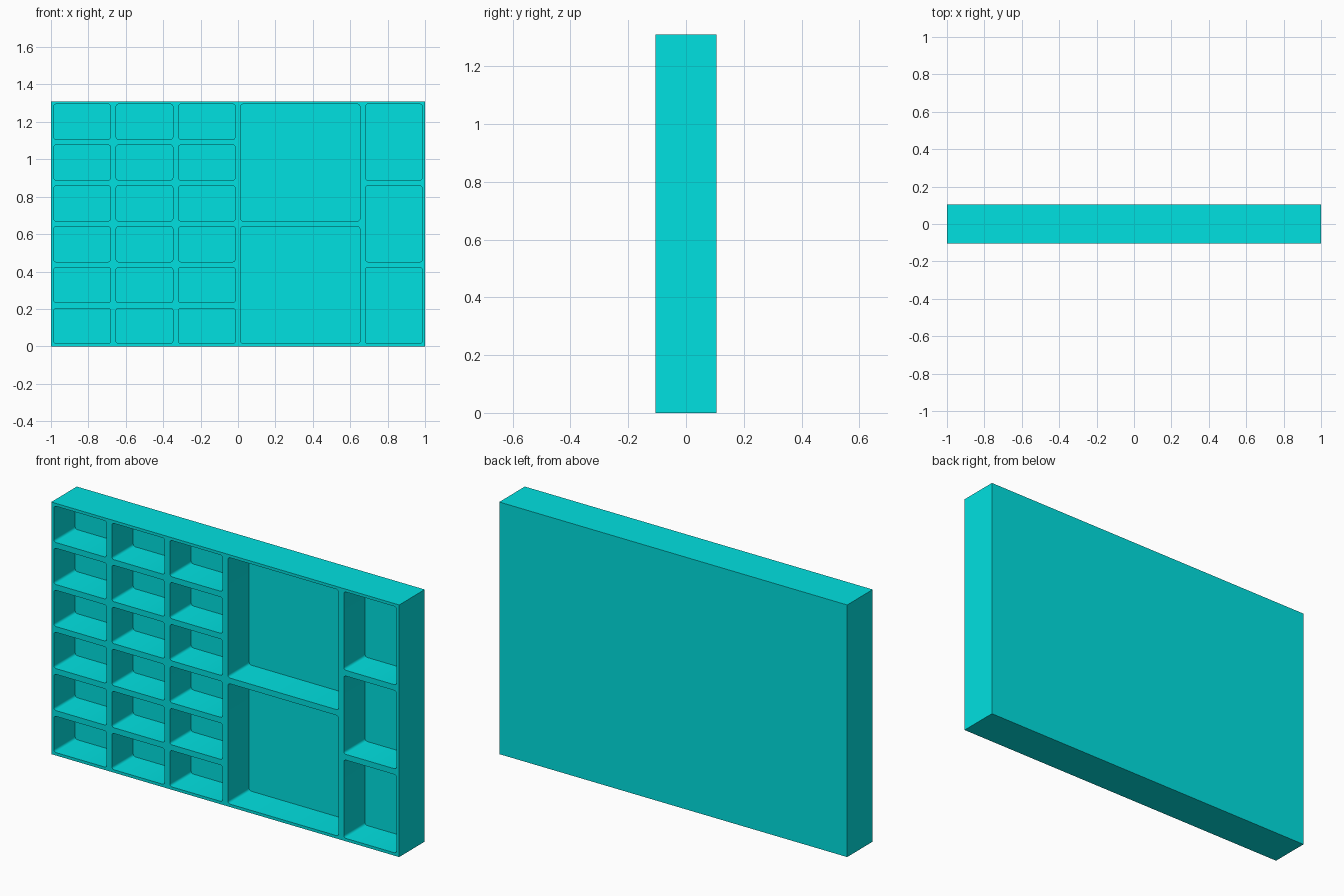
import bpy, bmesh
from mathutils import Matrix

if "Cube" in bpy.data.objects:
    bpy.data.objects.remove(bpy.data.objects["Cube"])

W, D, H = 2.0, 0.21, 1.31        # overall tray size
POCKET = 0.175                   # pocket depth from the front face
WALL = 0.015                     # half the divider thickness
RADIUS = 0.013                   # pocket corner rounding
CW, CH = W / 6, H / 6            # layout grid of 6 x 6 units


def add_box(bm, x0, x1, y0, y1, z0, z1):
    mat = Matrix.Translation(((x0 + x1) / 2, (y0 + y1) / 2, (z0 + z1) / 2))
    mat = mat @ Matrix.Diagonal((x1 - x0, y1 - y0, z1 - z0, 1))
    return bmesh.ops.create_cube(bm, size=1, matrix=mat)["verts"]


def make_object(name, bm):
    mesh = bpy.data.meshes.new(name)
    bm.to_mesh(mesh)
    bm.free()
    obj = bpy.data.objects.new(name, mesh)
    bpy.context.collection.objects.link(obj)
    return obj


def add_pocket(bm, col, row, cols, rows):
    """Rounded compartment spanning cols x rows layout units."""
    x0, z0 = -W / 2 + col * CW, row * CH
    verts = add_box(bm, x0 + WALL, x0 + cols * CW - WALL,
                    -D / 2 - 0.05, -D / 2 + POCKET,
                    z0 + WALL, z0 + rows * CH - WALL)
    edges = {e for v in verts for e in v.link_edges
             if abs(e.verts[0].co.y - e.verts[1].co.y) > 0.01}
    bmesh.ops.bevel(bm, geom=list(edges), offset=RADIUS, segments=4,
                    profile=0.5, affect='EDGES')


# Solid tray block
bm = bmesh.new()
add_box(bm, -W / 2, W / 2, -D / 2, D / 2, 0, H)
tray = make_object("compartment_tray", bm)

# Compartments: small grid, two large squares, three tall bins
bm = bmesh.new()
for row in range(6):
    for col in range(3):
        add_pocket(bm, col, row, 1, 1)
for row in (0, 3):
    add_pocket(bm, 3, row, 2, 3)
for row in (0, 2, 4):
    add_pocket(bm, 5, row, 1, 2)
cutter = make_object("pocket_cutter", bm)
cutter.hide_render = True

# Cut the compartments and drop the helper
mod = tray.modifiers.new("pockets", 'BOOLEAN')
mod.operation = 'DIFFERENCE'
mod.solver = 'EXACT'
mod.object = cutter
bpy.context.view_layer.objects.active = tray
tray.select_set(True)
bpy.ops.object.modifier_apply(modifier=mod.name)
bpy.data.objects.remove(cutter)
bpy.ops.object.shade_smooth_by_angle()

# Cyan finish
mat = bpy.data.materials.new("cyan")
mat.diffuse_color = (0.0, 0.75, 0.75, 1)
mat.use_nodes = True
mat.node_tree.nodes["Principled BSDF"].inputs["Base Color"].default_value = mat.diffuse_color
tray.data.materials.clear()
tray.data.materials.append(mat)
